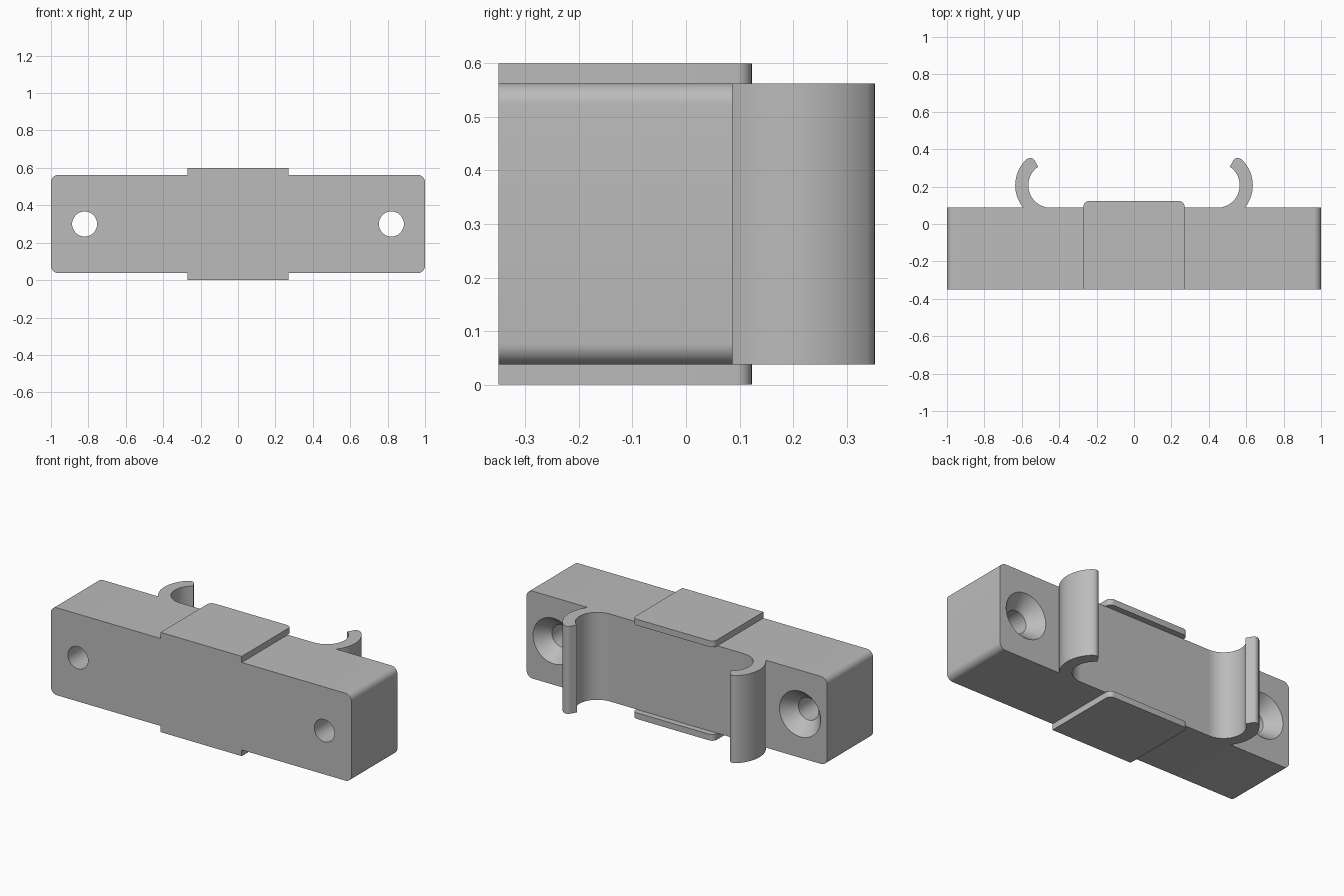
import bpy, bmesh, math
from mathutils import Vector

cube = bpy.data.objects.get("Cube")
if cube:
    bpy.data.objects.remove(cube, do_unlink=True)

FRONT, BACK = -0.35, 0.087      # body depth range
LOW, HIGH = 0.037, 0.563        # body height range
TOP = 0.6

grey = bpy.data.materials.new("plain grey")
grey.use_nodes = True
grey.diffuse_color = (0.5, 0.5, 0.5, 1)
grey.node_tree.nodes["Principled BSDF"].inputs["Base Color"].default_value = (0.5, 0.5, 0.5, 1)


def arc(cx, cy, r, a, b, n):
    """Points on an arc from angle a to angle b, in degrees."""
    angles = [math.radians(a + (b - a) * i / n) for i in range(n + 1)]
    return [(cx + r * math.cos(t), cy + r * math.sin(t)) for t in angles]


def finish(bm, name):
    bmesh.ops.recalc_face_normals(bm, faces=bm.faces)
    mesh = bpy.data.meshes.new(name)
    bm.to_mesh(mesh)
    bm.free()
    mesh.materials.append(grey)
    obj = bpy.data.objects.new(name, mesh)
    bpy.context.collection.objects.link(obj)
    return obj


def prism(name, outline, place, offset):
    """Extrude a closed outline, placed in space by a function, along offset."""
    bm = bmesh.new()
    face = bm.faces.new([bm.verts.new(place(*p)) for p in outline])
    extruded = bmesh.ops.extrude_face_region(bm, geom=[face])["geom"]
    verts = [v for v in extruded if isinstance(v, bmesh.types.BMVert)]
    bmesh.ops.translate(bm, verts=verts, vec=Vector(offset))
    return finish(bm, name)


def smooth(obj):
    bpy.ops.object.select_all(action="DESELECT")
    obj.select_set(True)
    bpy.context.view_layer.objects.active = obj
    bpy.ops.object.shade_smooth_by_angle(angle=math.radians(30))


def screw_cutter(x):
    """Countersunk screw hole, revolved around the depth axis."""
    profile = [(0.067, FRONT - 0.1), (0.067, BACK - 0.08), (0.137, BACK), (0.137, BACK + 0.1)]
    bm = bmesh.new()
    rings = []
    for r, y in profile:
        circle = arc(x, TOP / 2, r, 0, 360, 48)[:-1]
        rings.append([bm.verts.new((px, y, pz)) for px, pz in circle])
    for a, b in zip(rings, rings[1:]):
        for i in range(len(a)):
            j = (i + 1) % len(a)
            bm.faces.new((a[i], a[j], b[j], b[i]))
    bm.faces.new(rings[0])
    bm.faces.new(rings[-1])
    cutter = finish(bm, "screw_hole_cutter")
    cutter.hide_render = True
    return cutter


# Main block with rounded end edges
R = 0.04
outline = (arc(1 - R, LOW + R, R, -90, 0, 8) + arc(1 - R, HIGH - R, R, 0, 90, 8)
           + arc(R - 1, HIGH - R, R, 90, 180, 8) + arc(R - 1, LOW + R, R, 180, 270, 8))
body = prism("body", outline, lambda x, z: (x, FRONT, z), (0, BACK - FRONT, 0))

# Screw holes
for side in (-1, 1):
    cutter = screw_cutter(side * 0.82)
    mod = body.modifiers.new("screw_hole", "BOOLEAN")
    mod.object, mod.operation, mod.solver = cutter, "DIFFERENCE", "EXACT"
    bpy.context.view_layer.objects.active = body
    bpy.ops.object.modifier_apply(modifier=mod.name)
    bpy.data.objects.remove(cutter, do_unlink=True)
smooth(body)

# Upper and lower plates, with a lip past the back of the block
W, LIP, R = 0.27, 0.123, 0.03
outline = ([(-W, FRONT), (W, FRONT)] + arc(W - R, LIP - R, R, 0, 90, 8)
           + arc(R - W, LIP - R, R, 90, 180, 8))
for name, z in (("lower_plate", 0), ("upper_plate", HIGH)):
    smooth(prism(name, outline, lambda x, y: (x, y, z), (0, 0, LOW)))

# Curved spring clips on the back
CX, CY, INNER, OUTER = 0.445, 0.207, 0.12, 0.19
base_angle = -math.degrees(math.asin((CY - BACK) / OUTER))
outline = (arc(CX, CY, OUTER, base_angle, 47, 24)
           + arc(0.554, 0.327, 0.026, 60, 150, 6)
           + arc(CX, CY, INNER, 56, -90, 32))
for name, side in (("left_clip", 1), ("right_clip", -1)):
    smooth(prism(name, outline, lambda x, y: (side * x, y, LOW), (0, 0, HIGH - LOW)))
